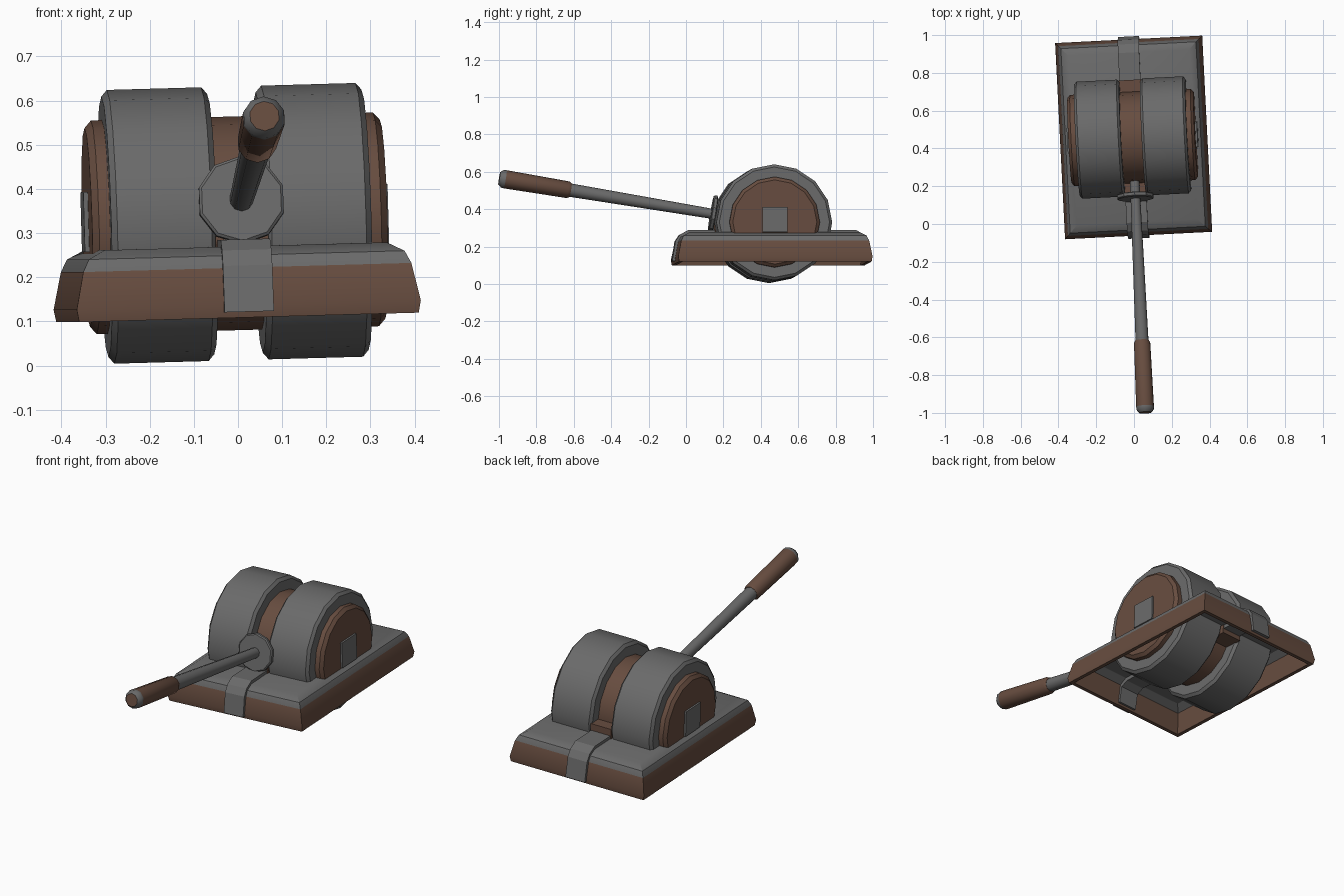
import bpy, bmesh, math
from mathutils import Matrix, Vector

if "Cube" in bpy.data.objects:
    bpy.data.objects.remove(bpy.data.objects["Cube"])


def material(name, rgb):
    m = bpy.data.materials.new(name)
    m.diffuse_color = (*rgb, 1)
    m.use_nodes = True
    m.node_tree.nodes["Principled BSDF"].inputs["Base Color"].default_value = m.diffuse_color
    return m


GREY = material("dark_grey_metal", (0.145, 0.145, 0.145))
BROWN = material("worn_brown", (0.135, 0.073, 0.05))

# The whole device sits slightly turned and rolled around the drum centre
FRAME = (Matrix.Translation((-0.007, 0.458, 0.322))
         @ Matrix.Rotation(math.radians(2.9), 4, 'Z')
         @ Matrix.Rotation(math.radians(-1.6), 4, 'Y'))


def finish(name, bm, mats, smooth=None):
    bmesh.ops.recalc_face_normals(bm, faces=bm.faces[:])
    me = bpy.data.meshes.new(name)
    bm.to_mesh(me)
    bm.free()
    for m in mats:
        me.materials.append(m)
    ob = bpy.data.objects.new(name, me)
    bpy.context.collection.objects.link(ob)
    ob.matrix_world = FRAME
    if smooth:
        bpy.ops.object.select_all(action='DESELECT')
        ob.select_set(True)
        bpy.context.view_layer.objects.active = ob
        bpy.ops.object.shade_smooth_by_angle(angle=math.radians(smooth))
    return ob


def loft(bm, rings, closed=False, mat=lambda i: 0):
    """Skin a list of point rings; cap the ends, or join last to first."""
    vs = [[bm.verts.new(p) for p in r] for r in rings]
    n = len(vs[0])
    for i in range(len(vs) if closed else len(vs) - 1):
        a, b = vs[i], vs[(i + 1) % len(vs)]
        for j in range(n):
            k = (j + 1) % n
            bm.faces.new((a[j], a[k], b[k], b[j])).material_index = mat(i)
    if not closed:
        bm.faces.new(vs[0])
        bm.faces.new(vs[-1])


def lathe(name, profile, n, mats, to=Matrix(), mat=lambda i: 0, smooth=32):
    """Turn (position, radius) points around the x axis, then place by matrix."""
    bm = bmesh.new()
    loft(bm, [[to @ Vector((a, r * math.sin(2 * math.pi * j / n), r * math.cos(2 * math.pi * j / n)))
               for j in range(n)] for a, r in profile], mat=mat)
    return finish(name, bm, mats, smooth)


def box(name, lo, hi, mats):
    bm = bmesh.new()
    loft(bm, [[(x, lo[1], lo[2]), (x, hi[1], lo[2]), (x, hi[1], hi[2]), (x, lo[1], hi[2])]
              for x in (lo[0], hi[0])])
    return finish(name, bm, mats)


# Brown core roller
lathe("core_roller", [(-0.335, 0.225), (-0.32, 0.242), (0.32, 0.242), (0.335, 0.225)], 16, [BROWN])

# Two grey drums and square axle ends
for s, side in ((-1, "left"), (1, "right")):
    lathe("drum_" + side, [(s * a, r) for a, r in
          ((0.055, 0.295), (0.068, 0.31), (0.282, 0.31), (0.295, 0.295))], 16, [GREY])
    xs = sorted((s * 0.32, s * 0.345))
    box("axle_end_" + side, (xs[0], -0.067, -0.055), (xs[1], 0.067, 0.08), [GREY])

# Brown block between the drums
box("middle_block", (-0.06, -0.305, -0.12), (0.06, 0.305, 0.0), [BROWN])

# Hollow base plate: brown sides, grey top and underside
sections = [(0.39, 0.52, -0.185), (0.385, 0.515, -0.213), (0.365, 0.495, -0.213),
            (0.350, 0.480, -0.10), (0.31, 0.44, -0.075)]
outer = [(0.372, 0.503, -0.10), (0.358, 0.489, -0.072), (0.32, 0.45, -0.052)]
rings = [[(-x, -y, z), (x, -y, z), (x, y, z), (-x, y, z)]
         for x, y, z in list(reversed(sections)) + outer]
bm = bmesh.new()
loft(bm, rings, mat=lambda i: 1 if i in (1, 2, 3, 4) else 0)
finish("base_plate", bm, [GREY, BROWN], 32)

# Strap folded over the plate from front to back
half = [(0.535, -0.20), (0.518, -0.095), (0.495, -0.06), (0.45, -0.036)]
inner = [(0.43, -0.095), (0.47, -0.115), (0.482, -0.20)]
outline = half + [(-y, z) for y, z in reversed(half)]
outline += [(-y, z) for y, z in reversed(inner)] + inner
bm = bmesh.new()
loft(bm, [[(x, y, z) for y, z in outline] for x in (-0.056, 0.056)])
finish("strap", bm, [GREY])

# Lever pointing radially out of the roller towards the front
d = Vector((0, -1.14, 0.19)).normalized()
side = Vector((1, 0, 0))
up = side.cross(-d)
aim = Matrix((d, side, up)).transposed().to_4x4()
lathe("lever_collar", [(0.305, 0.09), (0.31, 0.1), (0.325, 0.1), (0.33, 0.094)], 10, [GREY], aim)
lathe("lever_shaft", [(0.2, 0.027), (0.33, 0.027), (1.11, 0.036)], 10, [GREY], aim, smooth=45)
lathe("lever_grip", [(1.09, 0.037), (1.105, 0.045), (1.445, 0.049), (1.46, 0.048), (1.478, 0.034)],
      10, [BROWN, GREY], aim, lambda i: 1 if i > 1 else 0, smooth=40)
